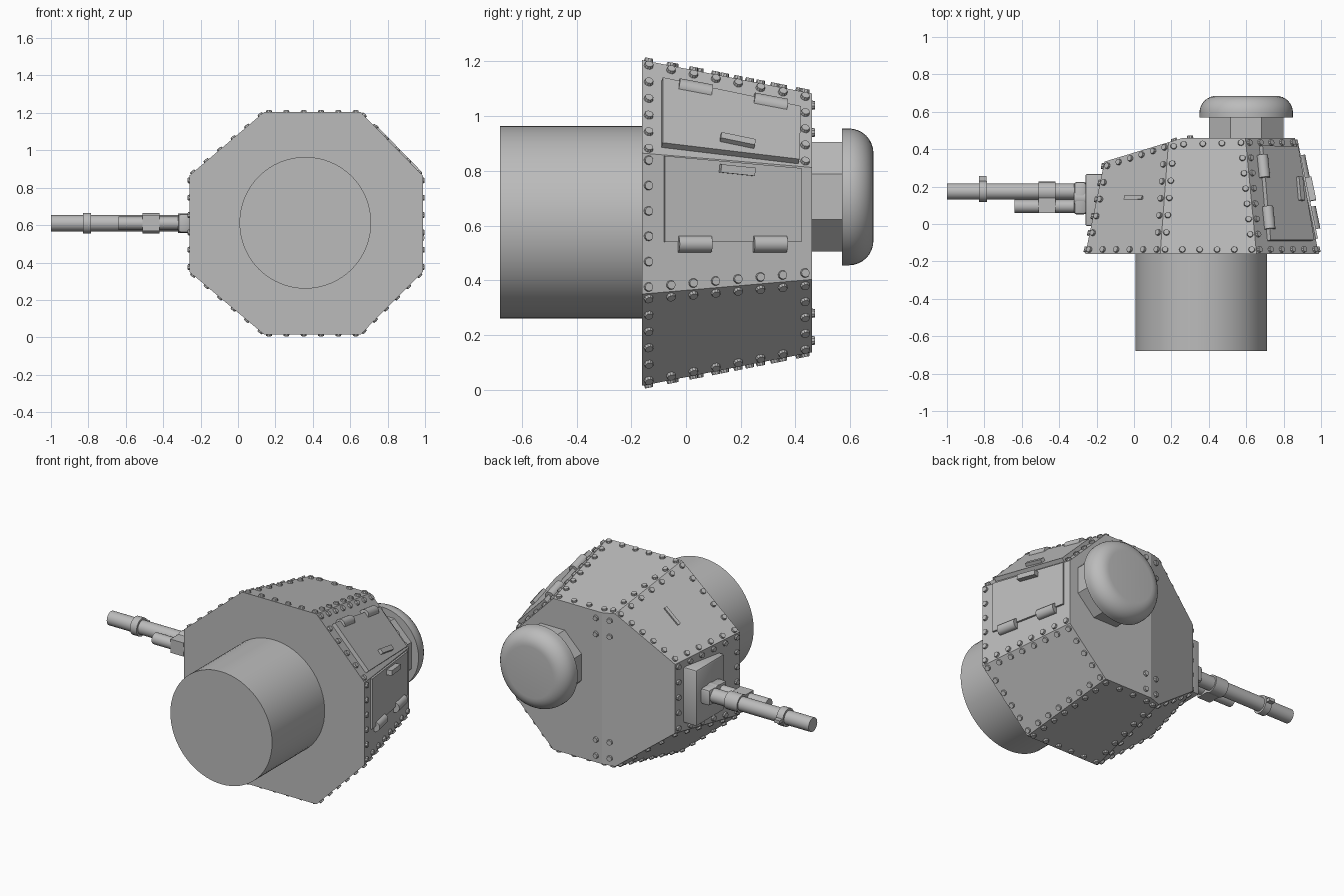
import bpy, bmesh, math
from mathutils import Vector, Matrix

cube = bpy.data.objects.get("Cube")
if cube:
    bpy.data.objects.remove(cube, do_unlink=True)

grey = bpy.data.materials.new("armour_grey")
grey.use_nodes = True
colour = (0.5, 0.5, 0.5, 1)
grey.diffuse_color = colour
grey.node_tree.nodes["Principled BSDF"].inputs["Base Color"].default_value = colour


def finish(name, bm, angle=35):
    bmesh.ops.recalc_face_normals(bm, faces=bm.faces)
    mesh = bpy.data.meshes.new(name)
    bm.to_mesh(mesh)
    bm.free()
    mesh.materials.append(grey)
    mesh.shade_smooth()
    mesh.set_sharp_from_angle(angle=math.radians(angle))
    obj = bpy.data.objects.new(name, mesh)
    bpy.context.collection.objects.link(obj)
    return obj


def frame(pos, z, x=None):
    """Matrix at pos with local Z along z and local X close to x."""
    z = Vector(z).normalized()
    x = Vector(x) if x is not None else z.orthogonal()
    x = (x - z * x.dot(z)).normalized()
    m = Matrix((x, z.cross(x), z)).transposed().to_4x4()
    m.translation = pos
    return m


def add_tube(bm, start, end, r, segments=32, r2=None, spin=0):
    start, end = Vector(start), Vector(end)
    m = frame((start + end) / 2, end - start) @ Matrix.Rotation(spin, 4, 'Z')
    bmesh.ops.create_cone(bm, cap_ends=True, segments=segments, radius1=r,
                          radius2=r if r2 is None else r2,
                          depth=(end - start).length, matrix=m)


def tube(name, *args, **kw):
    bm = bmesh.new()
    add_tube(bm, *args, **kw)
    return finish(name, bm)


def box(name, size, matrix, bevel=0):
    bm = bmesh.new()
    bmesh.ops.create_cube(bm, size=1, matrix=matrix @ Matrix.Diagonal((*size, 1)))
    if bevel:
        bmesh.ops.bevel(bm, geom=bm.edges[:], offset=bevel, segments=2,
                        profile=0.5, affect='EDGES')
    return finish(name, bm)


# Armoured hull: tapered octagon with a sloping roof section
BASE_Y, ROOF_Y = -0.16, 0.46
centre = Vector((0.365, 0.61))
outline = [(0.14, 1.205), (0.655, 1.205), (0.988, 0.865), (0.988, 0.35),
           (0.655, 0.015), (0.14, 0.015), (-0.26, 0.35), (-0.26, 0.865)]
hull = bmesh.new()
rings = []
for y, s in ((BASE_Y, 1), (ROOF_Y, 0.795)):
    pts = [centre + (Vector(p) - centre) * s for p in outline]
    rings.append([hull.verts.new((p.x, y, p.y)) for p in pts])
    hull.faces.new(rings[-1])
for i in range(8):
    j = (i + 1) % 8
    hull.faces.new((rings[0][i], rings[0][j], rings[1][j], rings[1][i]))
bmesh.ops.recalc_face_normals(hull, faces=hull.faces)
crease = Vector((0.26, ROOF_Y, 0))
slope = Vector((-0.13, 0.43, 0)).normalized()
bmesh.ops.bisect_plane(hull, geom=hull.verts[:] + hull.edges[:] + hull.faces[:],
                       plane_co=crease, plane_no=slope, clear_outer=True)
bmesh.ops.holes_fill(hull, edges=[e for e in hull.edges if e.is_boundary])
bmesh.ops.recalc_face_normals(hull, faces=hull.faces)
hull.normal_update()


def side(direction):
    """Centre and normal of the side wall facing a direction."""
    f = max(hull.faces, key=lambda f: f.normal.dot(Vector(direction).normalized()))
    return f.calc_center_median(), f.normal.copy()


left_wall = side((1, 0, 0))
hatch_wall = side((1, 0.2, 1))
slit_wall = side((-1, 0.2, 1))

# Rivets around the border of every side wall
rivets = bmesh.new()


def rivet(p, n):
    add_tube(rivets, p - n * 0.004, p + n * 0.012, 0.018, 10, 0.015)


walls = hull.copy()
side_faces = [f for f in walls.faces if -0.5 < f.normal.y < 0.5]
bmesh.ops.inset_individual(walls, faces=side_faces, thickness=0.035)
for f in side_faces:
    n = f.normal.copy()
    spots = []
    for e in f.edges:
        a, b = (v.co for v in e.verts)
        mid = (a + b) / 2
        on_base = mid.y < -0.1
        if n.x > 0.9 and not on_base and mid.z > 0.45:
            continue
        if n.x > 0.4 and n.z > 0.4 and mid.z < 0.93 and not on_base:
            continue
        steps = max(1, round((b - a).length / 0.088))
        spots += [a.lerp(b, k / steps) for k in range(steps + 1)]
    done = []
    for p in spots:
        if all((p - q).length > 0.03 for q in done):
            done.append(p)
            rivet(p, n)
walls.free()

# Roof rivets on both sides of the crease
for z in (1.04, 0.94, 0.28, 0.18):
    rivet(Vector((0.30, ROOF_Y, z)), Vector((0, 1, 0)))
    rivet(Vector((0.215, ROOF_Y - 0.045 * 0.13 / 0.43, z)), slope)
finish("rivets", rivets)
finish("hull", hull, 5)


def on_wall(wall, y, z):
    """Point of a wall plane at the given y and z."""
    c, n = wall
    return Vector((c.x - (n.y * (y - c.y) + n.z * (z - c.z)) / n.x, y, z))


def hatch(name, wall, corners, thickness):
    bm = bmesh.new()
    rows = [[bm.verts.new(on_wall(wall, *c) + wall[1] * d) for c in corners]
            for d in (-0.005, thickness)]
    for row in rows:
        bm.faces.new(row)
    for i in range(4):
        j = (i + 1) % 4
        bm.faces.new((rows[0][i], rows[0][j], rows[1][j], rows[1][i]))
    finish(name, bm)


# Two-part side hatch with hinges and grab handles
hatch("lower_hatch", left_wall,
      [(-0.08, 0.54), (0.42, 0.54), (0.42, 0.81), (-0.08, 0.855)], 0.012)
hatch("upper_hatch", hatch_wall,
      [(-0.09, 1.125), (0.415, 1.02), (0.41, 0.826), (-0.09, 0.886)], 0.025)
for name, wall, z0, dz, lift in (("lower", left_wall, 0.533, 0, 0.005),
                                 ("upper", hatch_wall, 1.09, -0.19, 0.01)):
    for k, y in enumerate((0.03, 0.305)):
        ends = [on_wall(wall, yy, z0 + dz * (yy - 0.03)) + wall[1] * lift
                for yy in (y - 0.06, y + 0.06)]
        tube(f"{name}_hinge_{k + 1}", *ends, 0.031, 20)
for name, wall, z, tilt in (("lower_handle", left_wall, 0.803, -0.1),
                            ("upper_handle", hatch_wall, 0.888, -0.12)):
    m = frame(on_wall(wall, 0.182, z) + wall[1] * 0.025, wall[1], (0, 1, tilt))
    box(name, (0.128, 0.03, 0.04), m)

# Vision slit
c, n = slit_wall
p = Vector((0, 0.14, 0))
p.z = c.z - (n.x * (p.x - c.x) + n.y * (p.y - c.y)) / n.z
box("vision_slit", (0.125, 0.02, 0.02), frame(p, n, (1, 0, 0.8)))

# Turret ring drum
tube("base_drum", (0.36, -0.68, 0.6125), (0.36, BASE_Y, 0.6125), 0.352, 64)

# Cupola: octagonal neck and rounded cap
tube("cupola_neck", (0.6, 0.44, 0.705), (0.6, 0.575, 0.705),
     0.2 / math.cos(math.pi / 8), 8, spin=math.pi / 8)
profile = [(0, 0.57), (0.25, 0.57), (0.25, 0.595)]
for k in range(1, 9):
    a = k / 8 * math.pi / 2
    profile.append((0.16 + 0.09 * math.cos(a), 0.595 + 0.09 * math.sin(a)))
profile.append((0, 0.685))
cap = bmesh.new()
vs = [cap.verts.new((0.6 + r, y, 0.705)) for r, y in profile]
es = [cap.edges.new(pair) for pair in zip(vs, vs[1:])]
bmesh.ops.spin(cap, geom=vs + es, cent=(0.6, 0, 0.705), axis=(0, 1, 0),
               angle=math.tau, steps=48)
bmesh.ops.remove_doubles(cap, verts=cap.verts, dist=0.0005)
finish("cupola_cap", cap)

# Gun mantlet, barrel and fittings
GZ = 0.61


def place(x, y):
    return Matrix.Translation((x, y, GZ))


box("mantlet", (0.14, 0.28, 0.35), place(-0.19, 0.128), 0.012)
tube("gun_collar", (-0.32, 0.138, GZ), (-0.24, 0.138, GZ), 0.052, 24)
box("gun_mount", (0.065, 0.175, 0.1), place(-0.288, 0.138), 0.015)
tube("barrel", (-1, 0.174, GZ), (-0.24, 0.174, GZ), 0.043, 24)
tube("lower_tube", (-0.64, 0.095, GZ), (-0.28, 0.095, GZ), 0.035, 24)
tube("barrel_clamp", (-0.51, 0.172, GZ), (-0.42, 0.172, GZ), 0.054, 24)
box("clamp_block", (0.09, 0.11, 0.085), place(-0.465, 0.115))
tube("muzzle_ring", (-0.83, 0.174, GZ), (-0.785, 0.174, GZ), 0.056, 24)
box("front_sight", (0.04, 0.05, 0.02), place(-0.808, 0.232))
